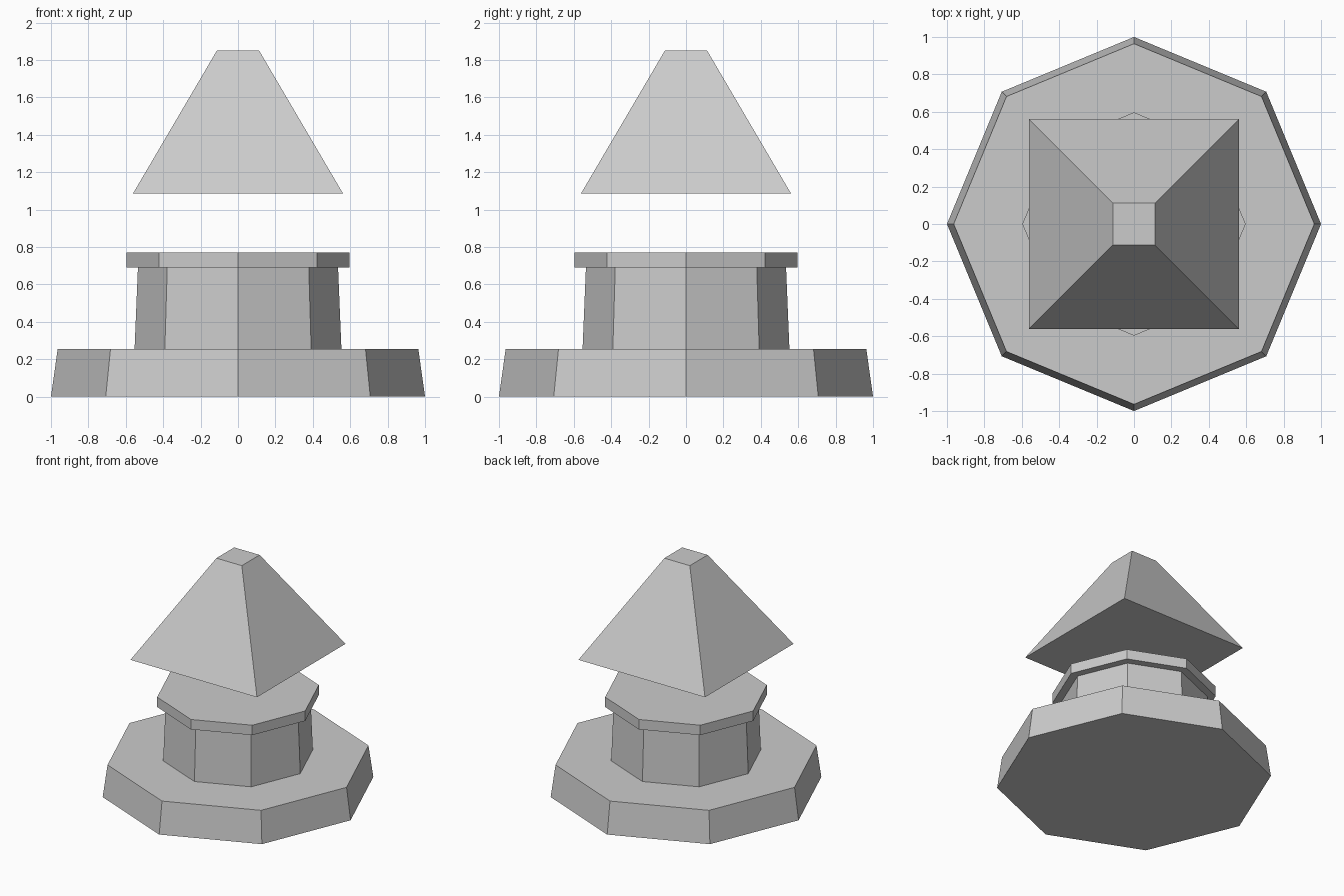
import bpy
import math

if "Cube" in bpy.data.objects:
    bpy.data.objects.remove(bpy.data.objects["Cube"], do_unlink=True)

# One plain stone colour
stone = bpy.data.materials.new("light_grey_stone")
stone.use_nodes = True
colour = (0.6, 0.6, 0.6, 1)
stone.diffuse_color = colour
stone.node_tree.nodes["Principled BSDF"].inputs["Base Color"].default_value = colour


def tier(name, sides, r_bottom, r_top, z_bottom, z_top, turn=0):
    """Flat-sided tapered block between two heights."""
    bpy.ops.mesh.primitive_cone_add(
        vertices=sides, radius1=r_bottom, radius2=r_top,
        depth=z_top - z_bottom, location=(0, 0, (z_bottom + z_top) / 2))
    ob = bpy.context.object
    ob.name = name
    ob.rotation_euler.z = turn
    ob.data.materials.append(stone)
    return ob


# Octagonal plinth, drum and capping slab
tier("base_plinth", 8, 1.0, 0.964, 0, 0.255)
tier("drum", 8, 0.553, 0.535, 0.255, 0.69)
tier("cap_slab", 8, 0.597, 0.597, 0.69, 0.77)

# Floating square roof with a cut-off tip
diagonal = math.sqrt(2)
tier("floating_roof", 4, 0.562 * diagonal, 0.113 * diagonal, 1.085, 1.85, math.pi / 4)
